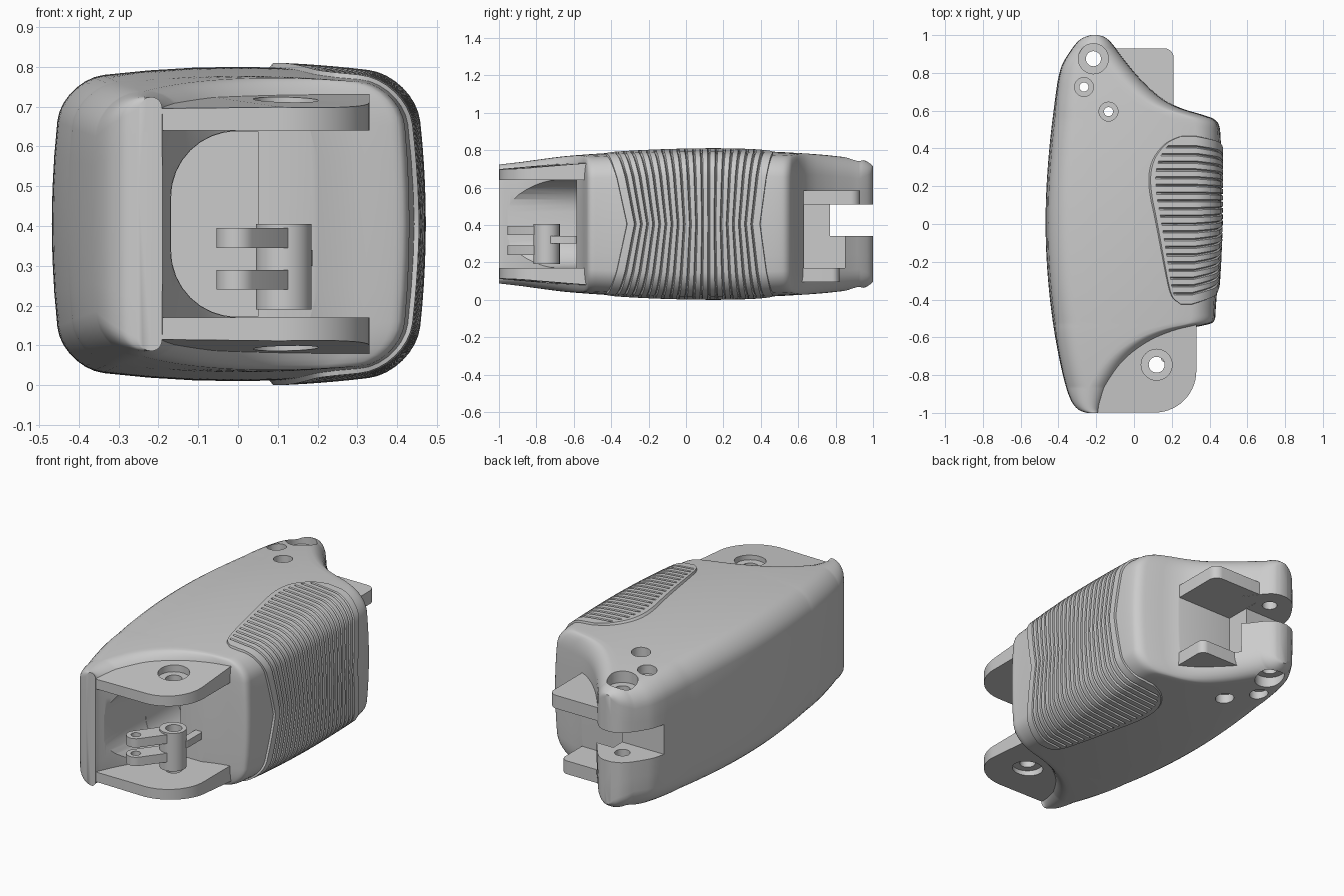
import bpy, bmesh
from math import pi, sin, cos, atan2, radians
from mathutils import Vector

if "Cube" in bpy.data.objects:
    bpy.data.objects.remove(bpy.data.objects["Cube"])

ZC = 0.405  # mid height, the case is mirrored about it


def add_object(name, verts, faces):
    me = bpy.data.meshes.new(name)
    me.from_pydata([tuple(v) for v in verts], [], faces)
    bm = bmesh.new()
    bm.from_mesh(me)
    bmesh.ops.recalc_face_normals(bm, faces=bm.faces)
    bm.to_mesh(me)
    bm.free()
    ob = bpy.data.objects.new(name, me)
    bpy.context.collection.objects.link(ob)
    return ob


def prism(name, pts, lo, hi, axis='z'):
    """Extrude a 2D outline; lo / hi are numbers or functions of the outline point."""
    n = len(pts)
    verts = []
    for lim in (lo, hi):
        for a, b in pts:
            d = lim(a, b) if callable(lim) else lim
            verts.append((a, b, d) if axis == 'z' else (a, d, b))
    faces = [(i, (i + 1) % n, n + (i + 1) % n, n + i) for i in range(n)]
    return add_object(name, verts, faces + [tuple(range(n)), tuple(range(n, 2 * n))])


def fillet(corners, steps=8):
    """Outline from (x, y, radius) right-angle corners."""
    out = []
    for i, (x, y, r) in enumerate(corners):
        p = Vector((x, y))
        if r == 0:
            out.append((x, y))
            continue
        a = p + (Vector(corners[i - 1][:2]) - p).normalized() * r
        b = p + (Vector(corners[(i + 1) % len(corners)][:2]) - p).normalized() * r
        c = a + b - p
        for k in range(steps + 1):
            t = k / steps * pi / 2
            out.append(tuple(c + (a - c) * cos(t) + (b - c) * sin(t)))
    return out


def circle(x, y, r, n=32):
    return [(x + r * cos(2 * pi * i / n), y + r * sin(2 * pi * i / n)) for i in range(n)]


def pill(a, b, r, n=12):
    t0 = atan2(b[1] - a[1], b[0] - a[0])
    out = []
    for c, s in ((b, t0 - pi / 2), (a, t0 + pi / 2)):
        out += [(c[0] + r * cos(s + pi * i / n), c[1] + r * sin(s + pi * i / n)) for i in range(n + 1)]
    return out


def rect(x0, y0, x1, y1):
    return [(x0, y0), (x1, y0), (x1, y1), (x0, y1)]


def carve(ob, cutters):
    for c in cutters:
        c.hide_render = True
        m = ob.modifiers.new("cut", 'BOOLEAN')
        m.operation, m.solver, m.object = 'DIFFERENCE', 'EXACT', c
    dg = bpy.context.evaluated_depsgraph_get()
    me = bpy.data.meshes.new_from_object(ob.evaluated_get(dg))
    ob.modifiers.clear()
    ob.data = me


def smooth(line, n=3):
    for _ in range(n):
        new = [line[0]]
        for (a, b), (c, d) in zip(line, line[1:]):
            new += [(a * .75 + c * .25, b * .75 + d * .25), (a * .25 + c * .75, b * .25 + d * .75)]
        line = new + [line[-1]]
    return line


def interp(line, y):
    """x on a polyline of (y, x) points."""
    if y <= line[0][0]:
        return line[0][1]
    for (a, b), (c, d) in zip(line, line[1:]):
        if y <= c:
            return b + (d - b) * (y - a) / max(c - a, 1e-9)
    return line[-1][1]


# Plan outline as (y, x): back of the case on the left, grip side on the right
LEFT = smooth([(-1, -.25), (-.985, -.30), (-.92, -.345), (-.75, -.39), (-.5, -.435), (-.2, -.465),
               (.1, -.47), (.4, -.45), (.65, -.42), (.82, -.395), (.9, -.35), (.98, -.29), (1, -.23)])
RIGHT = smooth([(-1, -.19), (-.97, -.18), (-.85, -.12), (-.72, -.03), (-.62, .1), (-.56, .25),
                (-.535, .38), (-.52, .43), (-.45, .432), (-.3, .445), (0, .46), (.3, .46), (.48, .46),
                (.55, .445), (.58, .36), (.61, .25), (.66, .15), (.76, .04), (.88, -.06),
                (.95, -.11), (.99, -.15), (1, -.19)])


def half_height(y):
    h = .395 - (.07 * ((y - .1) / 1.1) ** 2 if y < .1 else .05 * ((y - .1) / .9) ** 2)
    return h - .03 * max(0, (y - .93) / .07) ** 2


def shape(y, x, z):
    """Crown the top and bottom and bulge the sides; z is relative to mid height."""
    xc = (interp(LEFT, y) + interp(RIGHT, y)) / 2
    return (xc + (x - xc) * (1 - .06 * (z / .4) ** 2), y, ZC + z * (1 - .4 * x * x))


# Main case, lofted from rounded sections
ys = [-1]
for y in sorted([p[0] for p in LEFT + RIGHT] + [1]):
    if y - ys[-1] > .002:
        ys.append(y)
ys[-1] = 1
verts, N = [], 0
for y in ys:
    x0, x1, h = interp(LEFT, y), interp(RIGHT, y), half_height(y)
    r = min(.11, (x1 - x0) * .47)
    ring = []
    for cx, cz, s in ((x1 - r, h - r, 0), (x0 + r, h - r, 1), (x0 + r, r - h, 2), (x1 - r, r - h, 3)):
        ring += [(cx + r * cos((s + k / 7) * pi / 2), cz + r * sin((s + k / 7) * pi / 2)) for k in range(8)]
    # subdivide the long flats so that they can curve
    full = []
    for (a, b), (c, d) in zip(ring, ring[1:] + ring[:1]):
        m = 6 if len(full) and (len(full) % 13 == 7) else 1
        full += [(a + (c - a) * k / m, b + (d - b) * k / m) for k in range(m)]
    N = len(full)
    verts += [shape(y, x, z) for x, z in full]
R = len(ys)
faces = [(i * N + j, i * N + (j + 1) % N, (i + 1) * N + (j + 1) % N, (i + 1) * N + j)
         for i in range(R - 1) for j in range(N)]
body = add_object("case_body", verts, faces + [tuple(range(N)), tuple(range((R - 1) * N, R * N))])

# Cutters: front mouth, deep pocket, rear pocket, rear rope slot
mouth = fillet([(-.17, .17, .17), (.6, .17, 0), (.6, .64, 0), (-.17, .64, .17)])
cutters = [prism("mouth_cutter", mouth, -1.2, -.585, 'y'),
           prism("pocket_cutter", fillet([(-.168, .172, .165), (.05, .172, 0), (.05, .638, 0), (-.168, .638, .165)]),
                 -.7, -.3, 'y'),
           prism("rear_pocket_cutter", rect(-.14, .63, .6, .85), .17, .51),
           prism("rear_slot_cutter", rect(-.8, .77, .8, 1.2), .341, .509)]


def screw_hole(x, y, r, R, top):
    return [prism("hole_cutter", circle(x, y, r), -.3, 1.2),
            prism("bore_cutter", circle(x, y, R), top, 1.2),
            prism("bore_cutter", circle(x, y, R), -.3, 2 * ZC - top)]


for spec in ((-.215, .875, .04, .08, .70), (-.265, .725, .024, .05, .72), (-.135, .595, .024, .05, .73)):
    cutters += screw_hole(*spec)
carve(body, cutters)

# Front mounting plates above and below the mouth, with a bolt hole
bolt = screw_hole(.12, -.745, .042, .082, .685)
plate_outline = fillet([(-.2, -.998, 0), (.33, -.998, .22), (.33, -.5, 0), (-.2, -.5, 0)], 14)
plates = []
for name, s in (("upper_plate", 1), ("lower_plate", -1)):
    ob = prism(name, plate_outline, ZC + s * .235,
               lambda x, y: ZC + s * (half_height(y) * (1 - .4 * x * x) - .03))
    carve(ob, bolt)
    plates.append(ob)

# Rear pulley flanges
flange_up = prism("rear_upper_flange", fillet([(-.1, .59, 0), (.21, .59, 0), (.21, .93, .05), (-.1, .93, 0)]), .51, .585)
flange_low = prism("rear_lower_flange", fillet([(-.1, .59, 0), (.21, .59, 0), (.21, .82, .04), (-.1, .82, 0)]), .095, .17)
carve(flange_up, cutters[4:])
carve(flange_low, cutters[4:])

# Lever in the mouth: sleeve, two arms, small rod
pin = prism("pin_cutter", circle(.12, -.745, .042), -.3, 1.2)
eye = prism("eye_cutter", circle(-.005, -.905, .025), -.3, 1.2)
sleeve = prism("lever_sleeve", circle(.115, -.745, .07), .19, .405)
carve(sleeve, [pin])
lever = [sleeve]
for z in (.24, .345):
    arm = prism("lever_arm", pill((-.005, -.905), (.115, -.745), .05), z, z + .05)
    carve(arm, [pin, eye])
    lever.append(arm)
lever.append(prism("lever_rod", pill((.165, -.71), (.165, -.6), .022), .3, .34))

# Ribbed grip that wraps the right side from top to bottom
EDGE = smooth([(-.45, .29), (-.42, .25), (-.39, .2), (-.28, .17), (0, .11), (.2, .06),
               (.33, .075), (.42, .15), (.455, .22), (.48, .32)], 2)
RIBS, PER = 22, 6
rows = RIBS * PER + 1
path = [('flat', k / 10) for k in range(10)] + [('arc', k / 8) for k in range(8)] + \
       [('side', k / 10) for k in range(6)]
path += [(kind, t, -1) for kind, t in reversed(path[:-1])]
C = len(path)
verts = []
for i in range(rows):
    s = 2 * i / (rows - 1) - 1
    for j, p in enumerate(path):
        kind, t, sg = p[0], p[1], (p[2] if len(p) > 2 else 1)
        bow = 1 if kind == 'flat' else 1 - .25 * t if kind == 'arc' else .75 * (1 - 2 * t) + .5 * 2 * t
        bow = (bow - .5) * 2
        y = (.04 - .02 * bow) + s * (.36 + .09 * bow)
        border = min(i, rows - 1 - i, j, C - 1 - j)
        off = -.02 if border == 0 else .012
        if i % PER == 3 and 3 < i < rows - 4 and 3 <= j < C - 3:
            off = -.002
        x1, h, r = interp(RIGHT, y) + off, half_height(y) + off, .11 + off
        if kind == 'flat':
            xs = interp(EDGE, y)
            x, z = xs + (x1 - r - xs) * t, h
        elif kind == 'arc':
            x, z = x1 - r + r * sin(t * pi / 2), h - r + r * cos(t * pi / 2)
        else:
            x, z = x1, (h - r) * (1 - 2 * t)
        verts.append(shape(y, x, sg * z))
grip = add_object("ribbed_grip", verts, [(i * C + j, i * C + j + 1, (i + 1) * C + j + 1, (i + 1) * C + j)
                                         for i in range(rows - 1) for j in range(C - 1)])

# Remove the helpers and shade
for c in cutters + bolt + [pin, eye]:
    bpy.data.objects.remove(c, do_unlink=True)
bpy.ops.object.select_all(action='DESELECT')
for ob in [body, grip, flange_up, flange_low] + plates + lever:
    ob.select_set(True)
bpy.context.view_layer.objects.active = body
bpy.ops.object.shade_smooth_by_angle(angle=radians(32))
